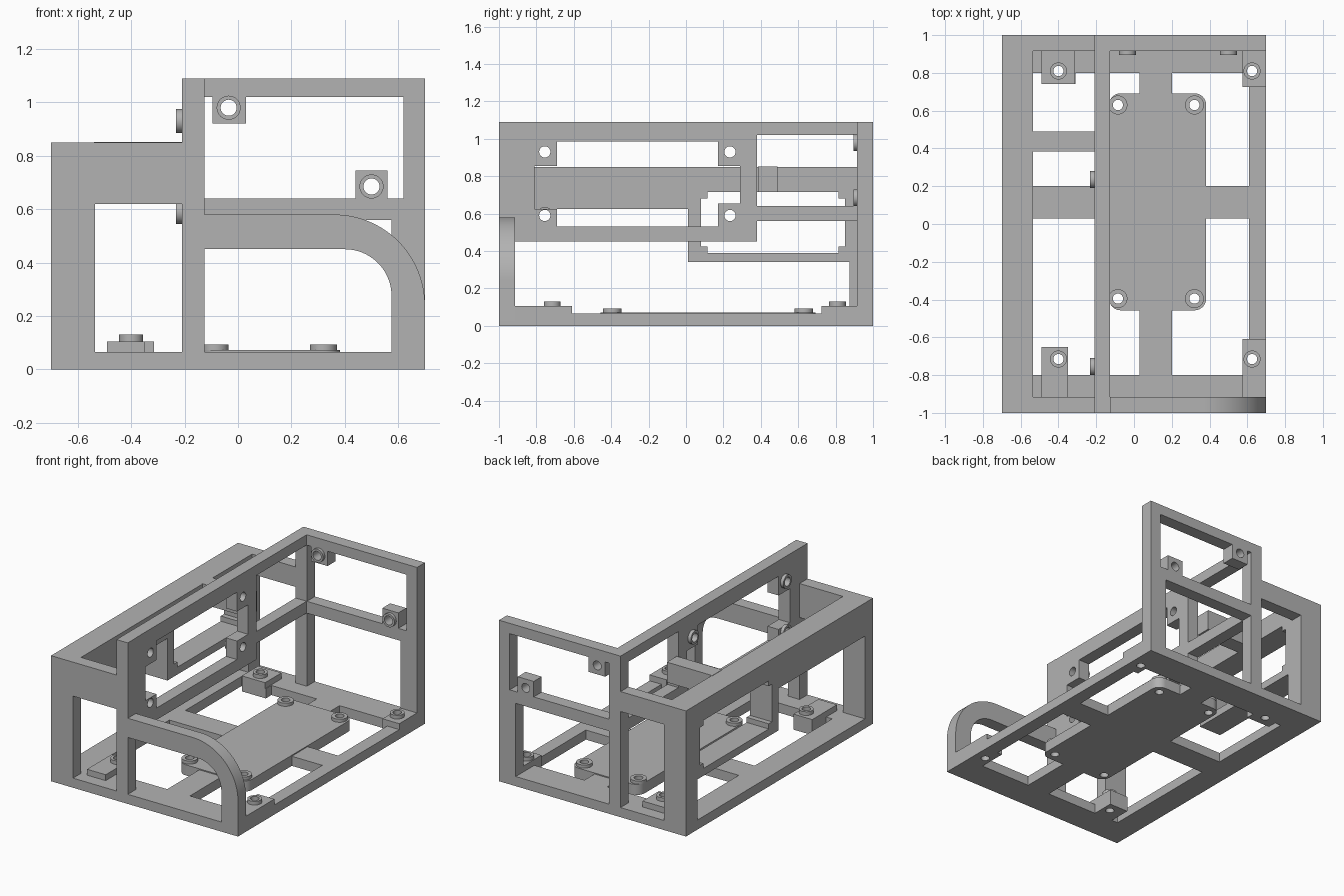
import bpy, bmesh
from math import cos, sin, pi

if "Cube" in bpy.data.objects:
    bpy.data.objects.remove(bpy.data.objects["Cube"], do_unlink=True)

grey = bpy.data.materials.new("plain_grey")
grey.use_nodes = True
grey.diffuse_color = (0.45, 0.45, 0.45, 1)
grey.node_tree.nodes["Principled BSDF"].inputs["Base Color"].default_value = grey.diffuse_color
parts = []


def rect(a, b, c, d):
    return [(a, b), (c, b), (c, d), (a, d)]


def arc(cx, cy, r, start, end, n=32):
    return [(cx + r * cos(start + (end - start) * i / n),
             cy + r * sin(start + (end - start) * i / n)) for i in range(n + 1)]


def circle(cx, cy, r):
    return arc(cx, cy, r, 0, 2 * pi)[:-1]


def panel(name, axis, lo, hi, outline, holes=()):
    """Flat outline with holes, given thickness from lo to hi along an axis."""
    curve = bpy.data.curves.new(name, 'CURVE')
    curve.dimensions = '2D'
    curve.fill_mode = 'BOTH'
    curve.extrude = (hi - lo) / 2
    for loop in [outline, *holes]:
        spline = curve.splines.new('POLY')
        spline.points.add(len(loop) - 1)
        for point, (u, v) in zip(spline.points, loop):
            point.co = (u, v, 0, 1)
        spline.use_cyclic_u = True
    temp = bpy.data.objects.new(name + "_curve", curve)
    bpy.context.collection.objects.link(temp)
    bpy.context.view_layer.update()
    deps = bpy.context.evaluated_depsgraph_get()
    mesh = bpy.data.meshes.new_from_object(temp.evaluated_get(deps))
    bpy.data.objects.remove(temp)
    bm = bmesh.new()
    bm.from_mesh(mesh)
    for vert in bm.verts:
        u, v, w = vert.co
        w += (lo + hi) / 2
        vert.co = {'x': (w, u, v), 'y': (u, w, v), 'z': (u, v, w)}[axis]
    bmesh.ops.remove_doubles(bm, verts=bm.verts, dist=0.0002)
    bmesh.ops.recalc_face_normals(bm, faces=bm.faces)
    bm.to_mesh(mesh)
    bm.free()
    mesh.materials.clear()
    mesh.materials.append(grey)
    obj = bpy.data.objects.new(name, mesh)
    bpy.context.collection.objects.link(obj)
    parts.append(obj)


def bosses(name, axis, lo, hi, centres, r=0.045, hole=0.03):
    for i, (u, v) in enumerate(centres):
        panel(f"{name}_{i + 1}", axis, lo, hi, circle(u, v, r), [circle(u, v, hole)])


def screw_holes(centres, r=0.03):
    return [circle(u, v, r) for u, v in centres]


# Front frame with the rounded arch
panel("front_frame", 'y', -1, -0.915,
      [(-0.7, 0), (0.7, 0)] + arc(0.36, 0.24, 0.34, 0, pi / 2)
      + [(-0.125, 0.58), (-0.125, 1.09), (-0.21, 1.09), (-0.21, 0.85), (-0.7, 0.85)],
      [rect(-0.535, 0.065, -0.21, 0.62),
       [(-0.125, 0.065), (0.575, 0.065)] + arc(0.4, 0.275, 0.175, 0, pi / 2)
       + [(-0.125, 0.45)]])

# Back frame with two mounting tabs
tabs = [(-0.035, 0.98), (0.5, 0.685)]
panel("back_frame", 'y', 0.915, 1,
      [(-0.7, 0), (0.7, 0), (0.7, 1.09), (-0.21, 1.09), (-0.21, 0.85), (-0.7, 0.85)],
      [rect(-0.535, 0.065, -0.21, 0.715), rect(-0.125, 0.065, 0.575, 0.56),
       [(-0.125, 0.64), (0.44, 0.64), (0.44, 0.745), (0.56, 0.745), (0.56, 0.64),
        (0.62, 0.64), (0.62, 1.02), (0.03, 1.02), (0.03, 0.92), (-0.095, 0.92),
        (-0.095, 1.02), (-0.125, 1.02)]] + screw_holes(tabs))
bosses("back_boss", 'y', 0.895, 0.915, tabs)

# Middle wall with a cross-shaped opening
plate_screws = [(y, z) for y in (-0.755, 0.235) for z in (0.59, 0.93)]
panel("middle_wall", 'x', -0.21, -0.127,
      [(-1, 0.45), (0.38, 0.45), (0.38, 0.56), (1, 0.56), (1, 1.09), (-1, 1.09)],
      [[(-0.69, 0.53), (0.17, 0.53), (0.17, 0.655), (0.29, 0.655), (0.29, 0.855),
        (0.17, 0.855), (0.17, 0.985), (-0.69, 0.985), (-0.69, 0.855),
        (-0.81, 0.855), (-0.81, 0.625), (-0.69, 0.625)],
       rect(0.38, 0.64, 0.915, 1.02)] + screw_holes(plate_screws))
bosses("middle_boss", 'x', -0.232, -0.21, plate_screws)

# Thick side wall with the stepped window
panel("side_wall", 'x', -0.7, -0.535, rect(-1, 0, 1, 0.85),
      [[(-0.915, 0.065), (0.875, 0.065), (0.875, 0.34), (0.01, 0.34),
        (0.01, 0.625), (-0.915, 0.625)],
       [(0.115, 0.39), (0.815, 0.39), (0.815, 0.425), (0.85, 0.425), (0.85, 0.68),
        (0.815, 0.68), (0.815, 0.715), (0.115, 0.715), (0.115, 0.68), (0.08, 0.68),
        (0.08, 0.425), (0.115, 0.425)]])
panel("top_crossbar", 'z', 0.715, 0.852, rect(-0.54, 0.385, -0.2, 0.49))

# Floor with four openings
feet = [(x, y) for x in (-0.4, 0.625) for y in (-0.715, 0.81)]
panel("floor", 'z', 0, 0.065, rect(-0.7, -1, 0.7, 1),
      [[(-0.535, 0.2), (0.03, 0.2), (0.03, 0.8), (-0.31, 0.8), (-0.31, 0.74),
        (-0.49, 0.74), (-0.49, 0.8), (-0.535, 0.8)],
       [(0.2, 0.2), (0.61, 0.2), (0.61, 0.725), (0.575, 0.725), (0.575, 0.8), (0.2, 0.8)],
       [(-0.535, 0.03), (0.03, 0.03), (0.03, -0.8), (-0.35, -0.8), (-0.35, -0.65),
        (-0.49, -0.65), (-0.49, -0.8), (-0.535, -0.8)],
       [(0.2, 0.03), (0.61, 0.03), (0.61, -0.61), (0.575, -0.61), (0.575, -0.8),
        (0.2, -0.8)]] + screw_holes(feet, 0.027))

# Raised corner blocks and their bosses
blocks = [rect(-0.49, -0.915, -0.35, -0.65), rect(-0.49, 0.74, -0.315, 0.915),
          rect(0.575, -0.915, 0.7, -0.61), rect(0.575, 0.725, 0.7, 0.915)]
for i, (block, foot) in enumerate(zip(blocks, feet)):
    panel(f"corner_block_{i + 1}", 'z', 0.065, 0.105, block, screw_holes([foot], 0.027))
bosses("corner_boss", 'z', 0.105, 0.13, feet, 0.045, 0.027)

# Central base plate with rounded corners
corners = [(0.32, 0.63), (-0.07, 0.63), (-0.07, -0.395), (0.32, -0.395)]
outline = [p for i, (x, y) in enumerate(corners)
           for p in arc(x, y, 0.062, i * pi / 2, (i + 1) * pi / 2, 10)]
plate_feet = [(x, y) for x in (-0.085, 0.32) for y in (-0.395, 0.63)]
panel("base_plate", 'z', 0, 0.072, outline, screw_holes(plate_feet, 0.027))
bosses("plate_boss", 'z', 0.072, 0.093, plate_feet, 0.05, 0.027)

# Smooth the round parts, keep edges sharp
bpy.ops.object.select_all(action='DESELECT')
for part in parts:
    part.select_set(True)
bpy.context.view_layer.objects.active = parts[0]
bpy.ops.object.shade_smooth_by_angle()
